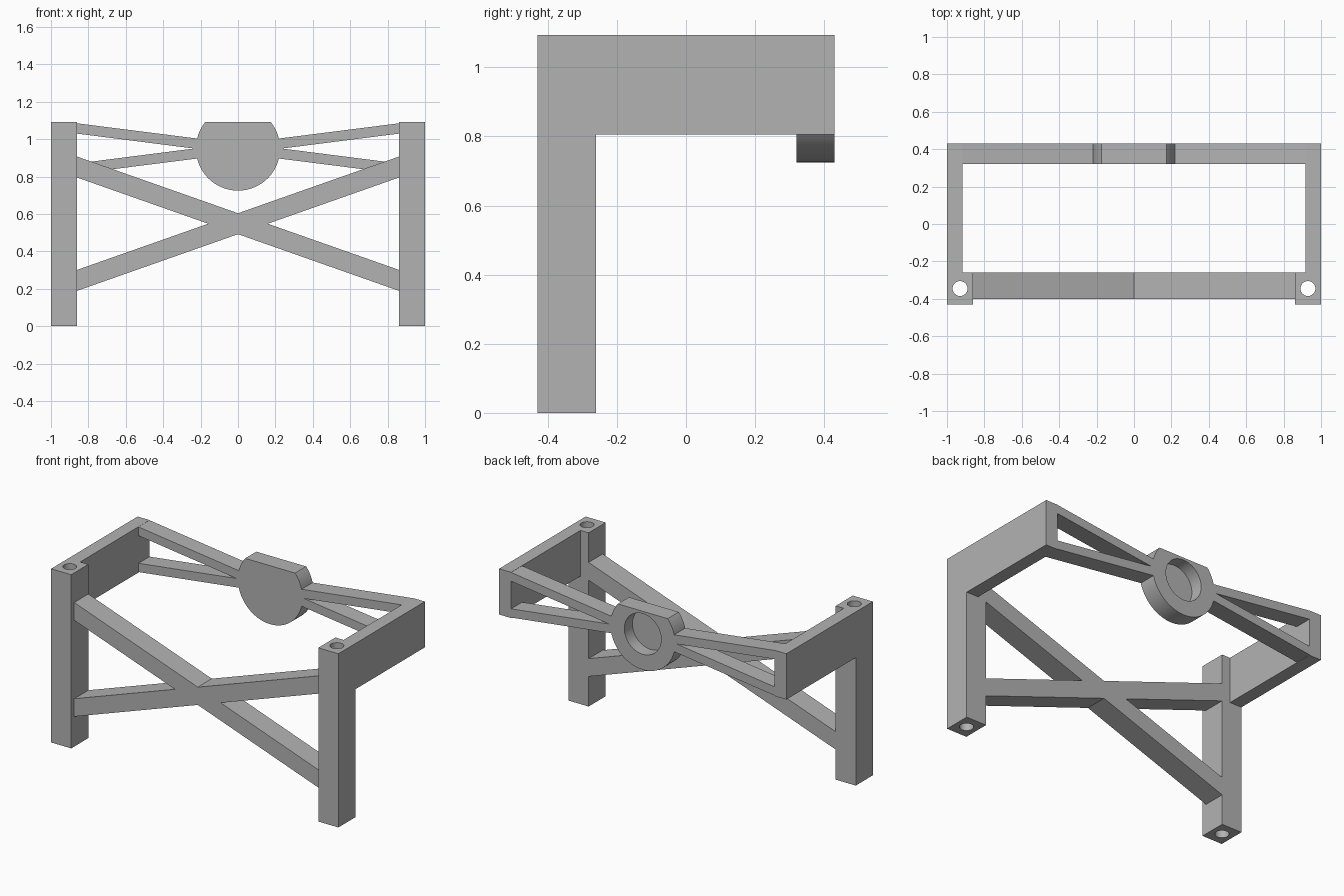
import bpy, bmesh, math
from mathutils import Vector

cube = bpy.data.objects.get("Cube")
if cube:
    bpy.data.objects.remove(cube, do_unlink=True)

TOP = 1.093          # overall height
BACK = 0.43          # rear plane
HUB_Z = 0.95         # height of the rear hub centre

grey = bpy.data.materials.new("plain grey")
grey.use_nodes = True
colour = (0.45, 0.45, 0.45, 1)
grey.diffuse_color = colour
grey.node_tree.nodes["Principled BSDF"].inputs["Base Color"].default_value = colour


def extrude(name, outline, start, depth):
    """Solid from an outline of points, pushed along the depth vector."""
    bm = bmesh.new()
    face = bm.faces.new([bm.verts.new(Vector(p) + Vector(start)) for p in outline])
    new = bmesh.ops.extrude_face_region(bm, geom=[face])["geom"]
    bmesh.ops.translate(bm, vec=depth, verts=[v for v in new if isinstance(v, bmesh.types.BMVert)])
    bmesh.ops.recalc_face_normals(bm, faces=bm.faces)
    mesh = bpy.data.meshes.new(name)
    bm.to_mesh(mesh)
    bm.free()
    mesh.materials.append(grey)
    obj = bpy.data.objects.new(name, mesh)
    bpy.context.collection.objects.link(obj)
    return obj


def upright(name, xz, y0, y1):
    return extrude(name, [(x, 0, z) for x, z in xz], (0, y0, 0), (0, y1 - y0, 0))


def box(name, x0, x1, y0, y1, z0, z1):
    return upright(name, [(x0, z0), (x1, z0), (x1, z1), (x0, z1)], y0, y1)


def circle(radius, n=64):
    return [(radius * math.cos(2 * math.pi * i / n), radius * math.sin(2 * math.pi * i / n))
            for i in range(n)]


def combine(obj, other, operation):
    """Apply a boolean and discard the helper."""
    other.hide_render = True
    mod = obj.modifiers.new(operation.lower(), "BOOLEAN")
    mod.operation, mod.solver, mod.object = operation, "EXACT", other
    select(obj)
    bpy.ops.object.modifier_apply(modifier=mod.name)
    bpy.data.objects.remove(other, do_unlink=True)


def select(obj):
    bpy.ops.object.select_all(action="DESELECT")
    obj.select_set(True)
    bpy.context.view_layer.objects.active = obj


parts = []

# Bored legs, each with a deep side arm reaching back
for side, s in (("left", 1), ("right", -1)):
    leg = box(side + "_leg_and_arm", s * 0.86, s, -BACK, -0.26, 0, TOP)
    combine(leg, box("arm", s * 0.917, s, -0.3, BACK, 0.805, TOP), "UNION")
    bore = extrude("bore", [(x, y, 0) for x, y in circle(0.04, 32)],
                   (s * 0.93, -0.345, -0.1), (0, 0, TOP + 0.2))
    combine(leg, bore, "DIFFERENCE")
    parts.append(leg)

# Crossed front brace as one X outline
SLOPE, HALF, END, MID = 0.352, 0.056, 0.86, 0.548
notch, rise = HALF / SLOPE, SLOPE * END
quarter = [(notch, 0), (END, rise - HALF), (END, rise + HALF), (0, HALF)]
half = quarter + [(-x, z) for x, z in reversed(quarter[:3])]
outline = half + [(x, -z) for x, z in reversed(half[1:-1])]
parts.append(upright("front_cross_brace", [(x, MID + z) for x, z in outline], -0.4, -0.26))

# Rear hub: round disc with a flat top, forked struts and a blind recess behind
hub = upright("rear_hub_and_struts",
              [(x, HUB_Z + z) for x, z in circle(0.225, 96)], 0.32, BACK)
combine(hub, box("flat", -0.5, 0.5, 0, 1, TOP, 1.5), "DIFFERENCE")
upper = [(0.235, 0), (0.917, 0.087), (0.917, 0.142), (0.16, 0.046)]
fork = upper + [(x, -z) for x, z in reversed(upper[1:])]
for s in (1, -1):
    combine(hub, upright("fork", [(s * x, HUB_Z + z) for x, z in fork], 0.32, BACK), "UNION")
recess = upright("recess", [(x, HUB_Z + z) for x, z in circle(0.128)], 0.35, 0.6)
combine(hub, recess, "DIFFERENCE")
parts.append(hub)

for part in parts:
    select(part)
    bpy.ops.object.shade_smooth_by_angle(angle=math.radians(30))
